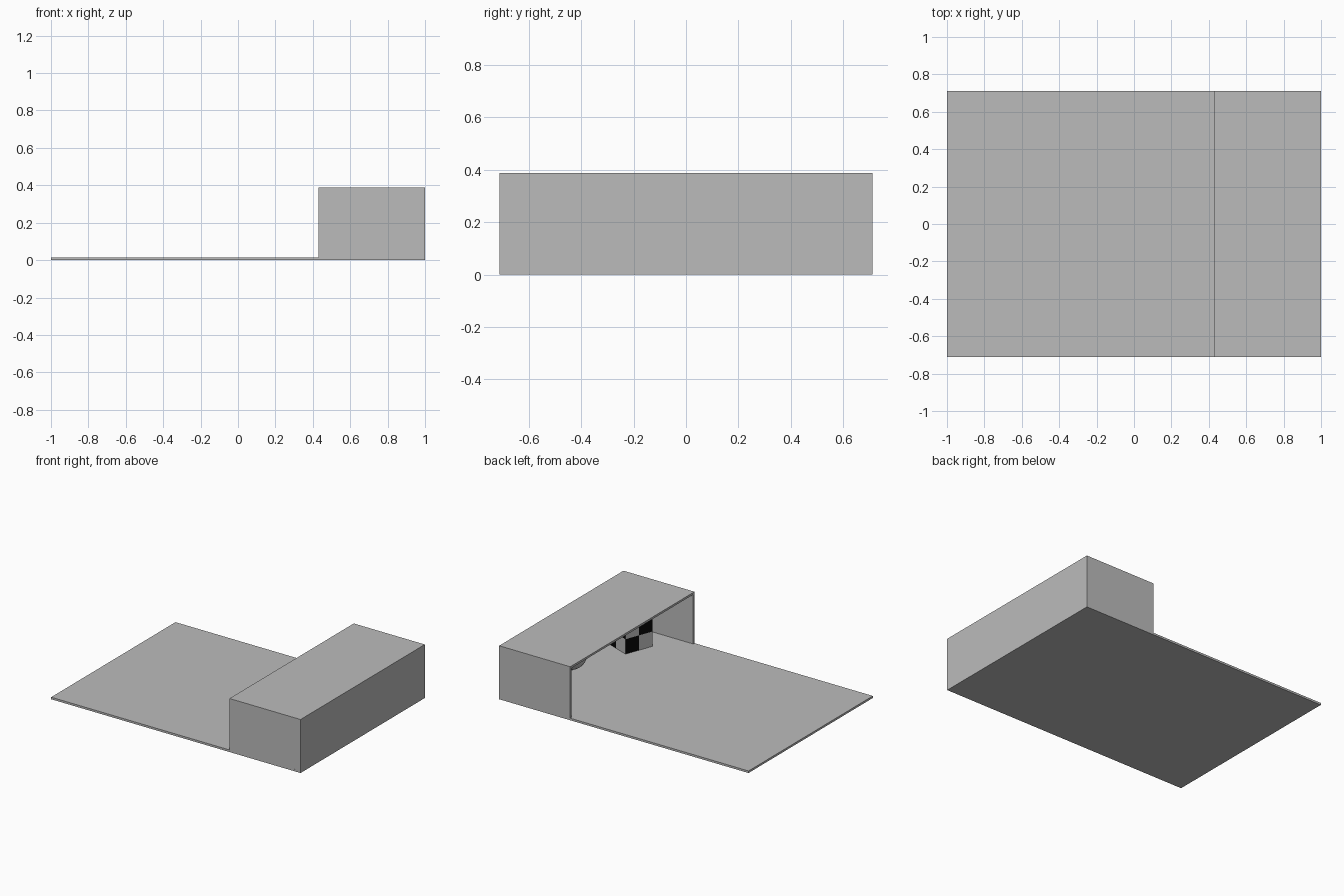
import bpy, bmesh, math
from mathutils import Vector

if "Cube" in bpy.data.objects:
    bpy.data.objects.remove(bpy.data.objects["Cube"])


def material(name, value):
    m = bpy.data.materials.new(name)
    m.diffuse_color = (value, value, value, 1)
    m.use_nodes = True
    m.node_tree.nodes["Principled BSDF"].inputs["Base Color"].default_value = m.diffuse_color
    return m


GREY = material("light_grey", 0.5)
BLACK = material("black", 0.002)

HX, HY, H, T = 1.0, 0.712, 0.388, 0.015   # half length, half width, height, thickness
OPEN_X = 0.43                             # open side of the shelter
CUBE, BALL_R = 0.215, 0.108


def finish(name, bm, mats, loc=(0, 0, 0), rot=0.0):
    me = bpy.data.meshes.new(name)
    bm.to_mesh(me)
    bm.free()
    for m in mats:
        me.materials.append(m)
    ob = bpy.data.objects.new(name, me)
    ob.location = loc
    ob.rotation_euler.z = rot
    bpy.context.collection.objects.link(ob)
    return ob


def box(name, lo, hi):
    bm = bmesh.new()
    bmesh.ops.create_cube(bm, size=1)
    lo, hi = Vector(lo), Vector(hi)
    for v in bm.verts:
        v.co = Vector([(a + b) / 2 + c * (b - a) for a, b, c in zip(lo, hi, v.co)])
    return finish(name, bm, [GREY])


# floor slab and shelter open towards -x
box("floor", (-HX, -HY, 0), (HX, HY, T))
box("roof", (OPEN_X, -HY, H - T), (HX, HY, H))
box("end_wall", (HX - T, -HY, T), (HX, HY, H - T))
for side, name in ((-1, "front_wall"), (1, "back_wall")):
    y0, y1 = sorted((side * HY, side * (HY - T)))
    box(name, (OPEN_X, y0, T), (HX - T, y1, H - T))

# checkered cube: each side cut into quarters, coloured diagonally
bm = bmesh.new()
bmesh.ops.create_cube(bm, size=CUBE)
bmesh.ops.subdivide_edges(bm, edges=bm.edges[:], cuts=1, use_grid_fill=True)
bm.normal_update()
for f in bm.faces:
    n, c = f.normal, f.calc_center_median()
    if abs(n.z) > 0.5:
        value = c.x * c.y
    else:
        value = Vector((0, 0, 1)).cross(n).dot(c) * c.z
    f.material_index = 1 if value > 0 else 0
finish("checkered_cube", bm, [GREY, BLACK], (0.767, -0.451, T + CUBE / 2), math.radians(-20.7))

# smooth ball
bm = bmesh.new()
bmesh.ops.create_uvsphere(bm, u_segments=32, v_segments=16, radius=BALL_R)
for f in bm.faces:
    f.smooth = True
finish("ball", bm, [GREY], (0.87, 0.075, T + BALL_R))
